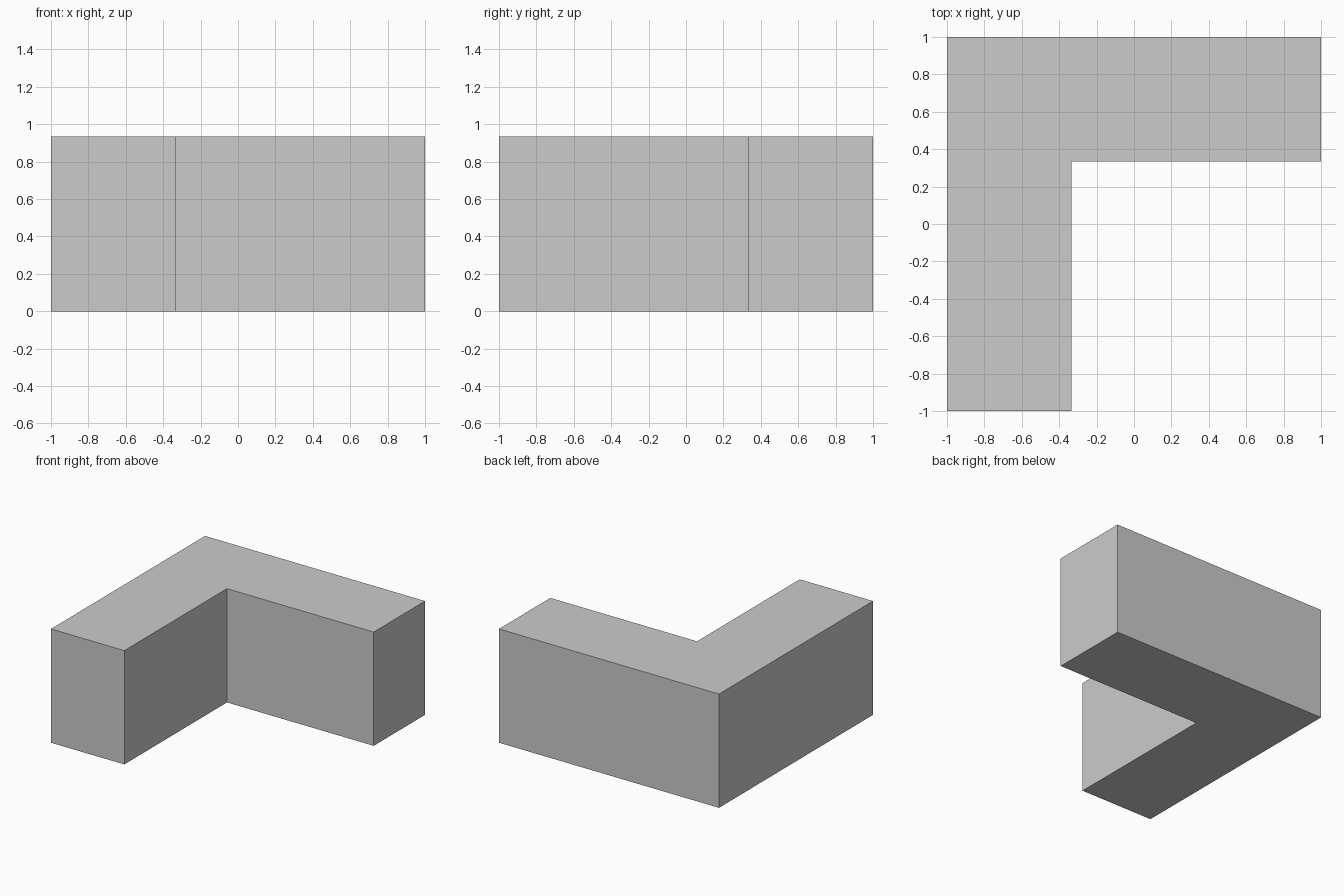
import bpy, bmesh
from mathutils import Vector

if "Cube" in bpy.data.objects:
    bpy.data.objects.remove(bpy.data.objects["Cube"])

HEIGHT = 0.935
INNER = 1 / 3  # arms are 2/3 wide

# L-shaped footprint, counter-clockwise
profile = [(-1, -1), (-INNER, -1), (-INNER, INNER), (1, INNER), (1, 1), (-1, 1)]

# Corner block: footprint extruded straight up
bm = bmesh.new()
base = bm.faces.new([bm.verts.new((x, y, 0)) for x, y in profile])
top = bmesh.ops.extrude_face_region(bm, geom=[base], use_keep_orig=True)
top_verts = [g for g in top["geom"] if isinstance(g, bmesh.types.BMVert)]
bmesh.ops.translate(bm, verts=top_verts, vec=Vector((0, 0, HEIGHT)))
bmesh.ops.recalc_face_normals(bm, faces=bm.faces)

mesh = bpy.data.meshes.new("corner_block")
bm.to_mesh(mesh)
bm.free()
bpy.context.collection.objects.link(bpy.data.objects.new("corner_block", mesh))
